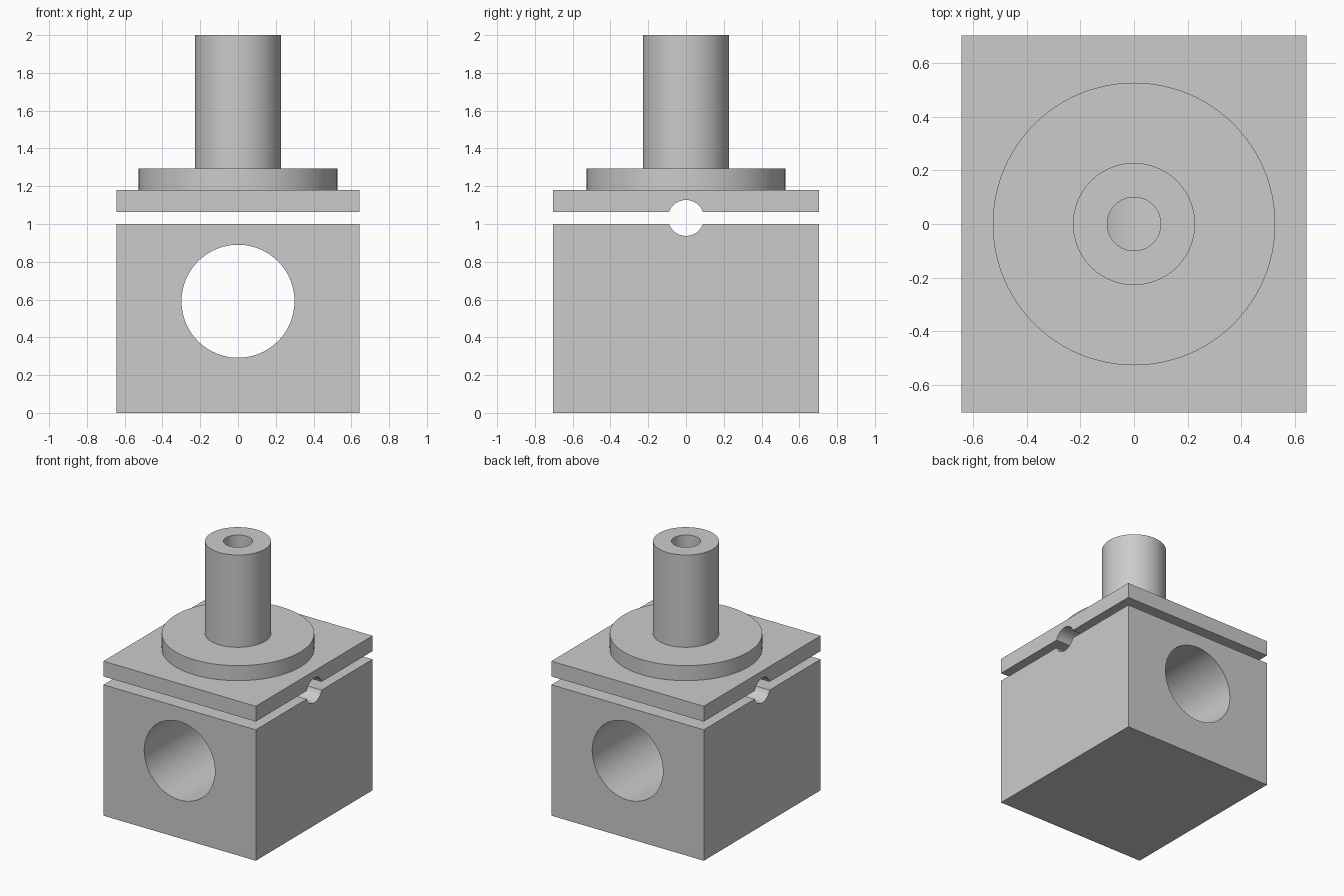
import bpy, bmesh, math
from mathutils import Matrix

if "Cube" in bpy.data.objects:
    bpy.data.objects.remove(bpy.data.objects["Cube"], do_unlink=True)

HALF_X, HALF_Y = 0.644, 0.705
BLOCK_TOP, PLATE_BOTTOM, PLATE_TOP = 1.0, 1.063, 1.18
BORE_R, BORE_Z = 0.299, 0.591
PIN_R, PIN_Z = 0.095, 1.032
DUCT_R = 0.1

grey = bpy.data.materials.new("plain grey")
grey.use_nodes = True
colour = (0.6, 0.6, 0.6, 1)
grey.diffuse_color = colour
grey.node_tree.nodes["Principled BSDF"].inputs["Base Color"].default_value = colour


def add_object(name, bm):
    bmesh.ops.recalc_face_normals(bm, faces=bm.faces)
    mesh = bpy.data.meshes.new(name)
    bm.to_mesh(mesh)
    bm.free()
    mesh.materials.append(grey)
    obj = bpy.data.objects.new(name, mesh)
    bpy.context.collection.objects.link(obj)
    return obj


def box(name, z0, z1):
    bm = bmesh.new()
    bmesh.ops.create_cube(bm, size=1)
    bmesh.ops.scale(bm, vec=(2 * HALF_X, 2 * HALF_Y, z1 - z0), verts=bm.verts)
    bmesh.ops.translate(bm, vec=(0, 0, (z0 + z1) / 2), verts=bm.verts)
    return add_object(name, bm)


def rod(name, radius, length, z, axis):
    """Cylinder centred at height z, lying along the given axis."""
    bm = bmesh.new()
    turn = {"X": Matrix.Rotation(math.pi / 2, 4, "Y"),
            "Y": Matrix.Rotation(math.pi / 2, 4, "X"),
            "Z": Matrix.Identity(4)}[axis]
    bmesh.ops.create_cone(bm, cap_ends=True, segments=96, radius1=radius,
                          radius2=radius, depth=length,
                          matrix=Matrix.Translation((0, 0, z)) @ turn)
    obj = add_object(name, bm)
    obj.hide_render = True
    return obj


def select_only(obj):
    bpy.ops.object.select_all(action="DESELECT")
    obj.select_set(True)
    bpy.context.view_layer.objects.active = obj


def smooth(obj):
    select_only(obj)
    bpy.ops.object.shade_smooth_by_angle(angle=math.radians(30))


def cut(obj, cutters):
    select_only(obj)
    for cutter in cutters:
        mod = obj.modifiers.new("cut", "BOOLEAN")
        mod.operation, mod.solver, mod.object = "DIFFERENCE", "EXACT", cutter
        bpy.ops.object.modifier_apply(modifier=mod.name)
    smooth(obj)


# Cutters: cross bore, pin channel in the gap, vertical duct down to the bore
bore = rod("bore_cutter", BORE_R, 2, BORE_Z, "Y")
pin = rod("pin_channel_cutter", PIN_R, 2, PIN_Z, "X")
duct = rod("duct_cutter", DUCT_R, 1, BORE_Z + 0.5, "Z")

# Lower block and the plate above the gap
cut(box("lower_block", 0, BLOCK_TOP), [bore, pin, duct])
cut(box("upper_plate", PLATE_BOTTOM, PLATE_TOP), [pin, duct])

for cutter in (bore, pin, duct):
    bpy.data.objects.remove(cutter, do_unlink=True)

# Round flange with hollow shaft, turned from one closed profile
profile = [(DUCT_R, PLATE_TOP), (0.528, PLATE_TOP), (0.528, 1.295),
           (0.228, 1.295), (0.228, 2), (DUCT_R, 2)]
bm = bmesh.new()
ring = [bm.verts.new((r, 0, z)) for r, z in profile]
edges = [bm.edges.new((a, b)) for a, b in zip(ring, ring[1:] + ring[:1])]
bmesh.ops.spin(bm, geom=ring + edges, cent=(0, 0, 0), axis=(0, 0, 1),
               angle=math.tau, steps=96)
bmesh.ops.remove_doubles(bm, verts=bm.verts, dist=0.0001)
smooth(add_object("flange_and_shaft", bm))
